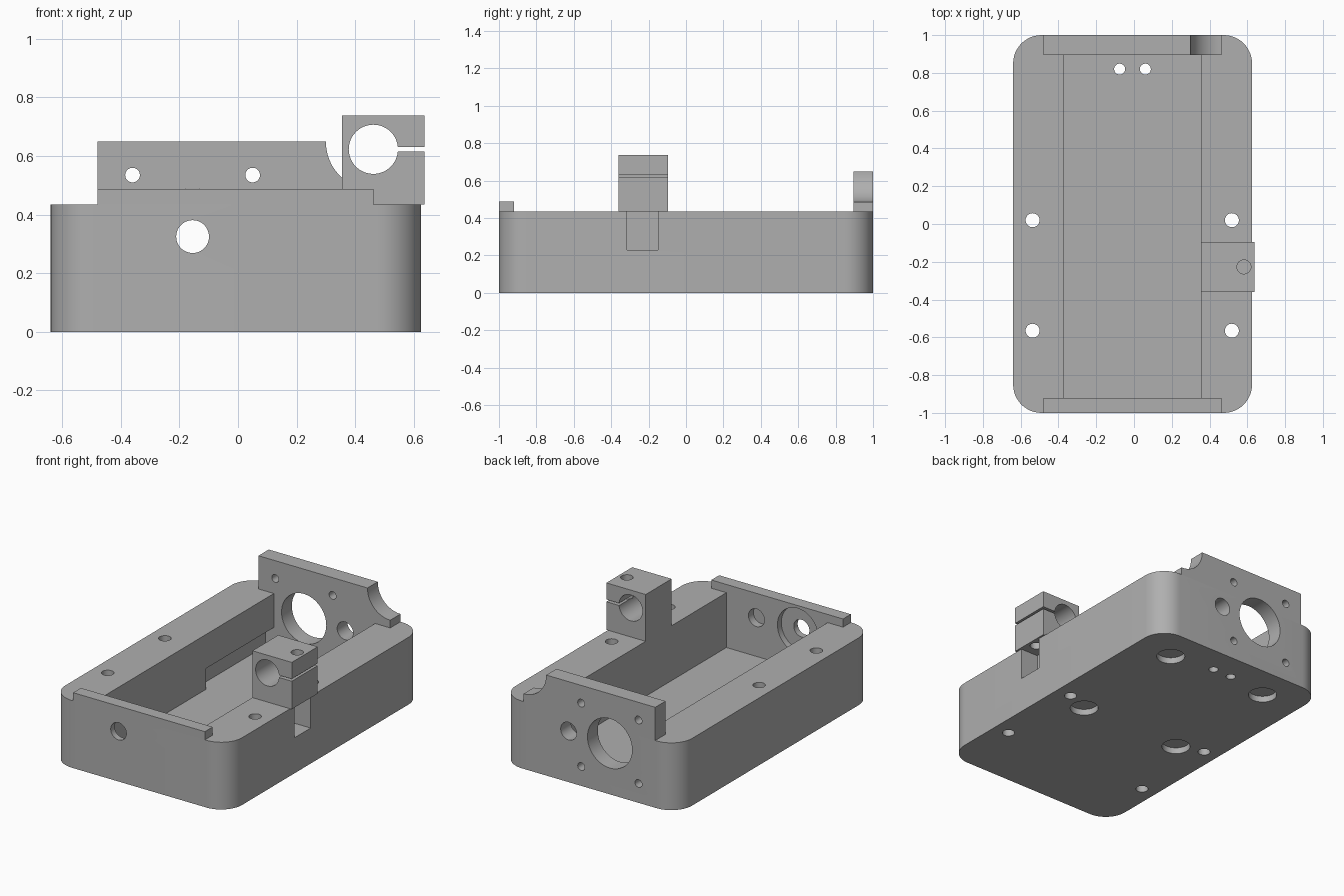
import bpy
import bmesh
import math
from mathutils import Matrix

if "Cube" in bpy.data.objects:
    bpy.data.objects.remove(bpy.data.objects["Cube"], do_unlink=True)

grey = bpy.data.materials.new("plain grey")
grey.use_nodes = True
grey.diffuse_color = (0.43, 0.43, 0.43, 1)
grey.node_tree.nodes["Principled BSDF"].inputs["Base Color"].default_value = grey.diffuse_color


def to_object(bm, name):
    bmesh.ops.recalc_face_normals(bm, faces=bm.faces)
    mesh = bpy.data.meshes.new(name)
    bm.to_mesh(mesh)
    bm.free()
    mesh.materials.append(grey)
    obj = bpy.data.objects.new(name, mesh)
    bpy.context.collection.objects.link(obj)
    return obj


def box(name, xs, ys, zs):
    bm = bmesh.new()
    bmesh.ops.create_cube(bm, size=1)
    for v in bm.verts:
        v.co = [a + (b - a) * (c + 0.5) for (a, b), c in zip((xs, ys, zs), v.co)]
    return to_object(bm, name)


def rod(radius, axis, u, v, start, end):
    """Cylinder along y (u, v are x, z) or along z (u, v are x, y)."""
    bm = bmesh.new()
    mid = (start + end) / 2
    if axis == "y":
        place = Matrix.Translation((u, mid, v)) @ Matrix.Rotation(math.pi / 2, 4, "X")
    else:
        place = Matrix.Translation((u, v, mid))
    bmesh.ops.create_cone(bm, cap_ends=True, segments=48, radius1=radius,
                          radius2=radius, depth=end - start, matrix=place)
    return to_object(bm, "cutter")


def carve(obj, cutters):
    """Subtract every cutter, then bake the result and drop the cutters."""
    for cutter in cutters:
        cutter.hide_render = True
        mod = obj.modifiers.new("cut", "BOOLEAN")
        mod.operation = "DIFFERENCE"
        mod.solver = "EXACT"
        mod.object = cutter
    graph = bpy.context.evaluated_depsgraph_get()
    baked = bpy.data.meshes.new_from_object(obj.evaluated_get(graph))
    obj.modifiers.clear()
    obj.data = baked
    for cutter in cutters:
        bpy.data.objects.remove(cutter, do_unlink=True)


def smooth(obj):
    bpy.ops.object.select_all(action="DESELECT")
    obj.select_set(True)
    bpy.context.view_layer.objects.active = obj
    bpy.ops.object.shade_smooth_by_angle(angle=math.radians(30))


TOP, FLOOR = 0.435, 0.08
LEFT, RIGHT, CORNER = -0.64, 0.625, 0.15
AXIS_X, AXIS_Z = -0.155, 0.33
FRONT_IN, BACK_IN = -0.92, 0.895


# Rounded tray body
bm = bmesh.new()
outline = []
centres = [(RIGHT - CORNER, 1 - CORNER), (LEFT + CORNER, 1 - CORNER),
           (LEFT + CORNER, CORNER - 1), (RIGHT - CORNER, CORNER - 1)]
for quarter, (cx, cy) in enumerate(centres):
    for i in range(13):
        a = math.pi / 2 * (quarter + i / 12)
        outline.append(bm.verts.new((cx + CORNER * math.cos(a), cy + CORNER * math.sin(a), 0)))
base = bm.faces.new(outline)
extruded = bmesh.ops.extrude_face_region(bm, geom=[base])["geom"]
bmesh.ops.translate(bm, vec=(0, 0, TOP),
                    verts=[g for g in extruded if isinstance(g, bmesh.types.BMVert)])
body = to_object(bm, "tray_body")


def back_holes():
    """Main bore, pin hole and four screw holes of the back wall."""
    holes = [rod(0.16, "y", AXIS_X, AXIS_Z, 0.8, 1.1),
             rod(0.057, "y", 0.14, AXIS_Z, 0.8, 1.1)]
    for sx in (-1, 1):
        for sz in (-1, 1):
            holes.append(rod(0.025, "y", AXIS_X + sx * 0.205, AXIS_Z + sz * 0.205, 0.8, 1.1))
    return holes


# Cavity, wall undercut and nut slot
cuts = [box("cutter", (-0.37, 0.355), (FRONT_IN, BACK_IN), (FLOOR, 0.6)),
        box("cutter", (-0.43, -0.3), (0.2, BACK_IN), (FLOOR, 0.215)),
        box("cutter", (0.5, 0.7), (-0.315, -0.15), (0.23, 0.6))]
# Front shaft hole, bearing seat and blind pin hole
cuts += [rod(0.056, "y", AXIS_X, AXIS_Z - 0.005, -1.1, -0.8),
         rod(0.145, "y", AXIS_X, AXIS_Z - 0.005, -0.96, -0.85),
         rod(0.057, "y", 0.14, AXIS_Z, -0.97, -0.85)]
cuts += back_holes()
# Vertical mounting holes and floor holes
for x in (-0.537, 0.518):
    for y in (0.02, -0.565):
        cuts.append(rod(0.037, "z", x, y, -0.1, 0.6))
for x in (-0.076, 0.06):
    cuts.append(rod(0.029, "z", x, 0.82, -0.1, 0.2))
# Blind foot pockets underneath
for x in (-0.365, 0.36):
    for y in (0.775, -0.04):
        cuts.append(rod(0.085, "z", x, y, -0.1, 0.04))
carve(body, cuts)
smooth(body)

# Low front lip
front_lip = box("front_lip", (-0.48, 0.463), (-1, FRONT_IN), (TOP, 0.488))
carve(front_lip, [rod(0.145, "y", AXIS_X, AXIS_Z - 0.005, -0.96, -0.85)])
smooth(front_lip)

# Tall back plate with a curved notch
back_plate = box("back_plate", (-0.48, 0.463), (BACK_IN, 1), (TOP, 0.65))
carve(back_plate, back_holes() + [rod(0.163, "y", 0.463, 0.648, 0.8, 1.1)])
smooth(back_plate)

# Split clamp block with bore, slit and screw hole
clamp = box("clamp_block", (0.355, 0.637), (-0.36, -0.095), (TOP, 0.738))
carve(clamp, [rod(0.084, "y", 0.462, 0.623, -0.5, 0),
              box("cutter", (0.5, 0.7), (-0.5, 0), (0.616, 0.631)),
              rod(0.037, "z", 0.582, -0.227, 0.3, 0.9)])
smooth(clamp)
